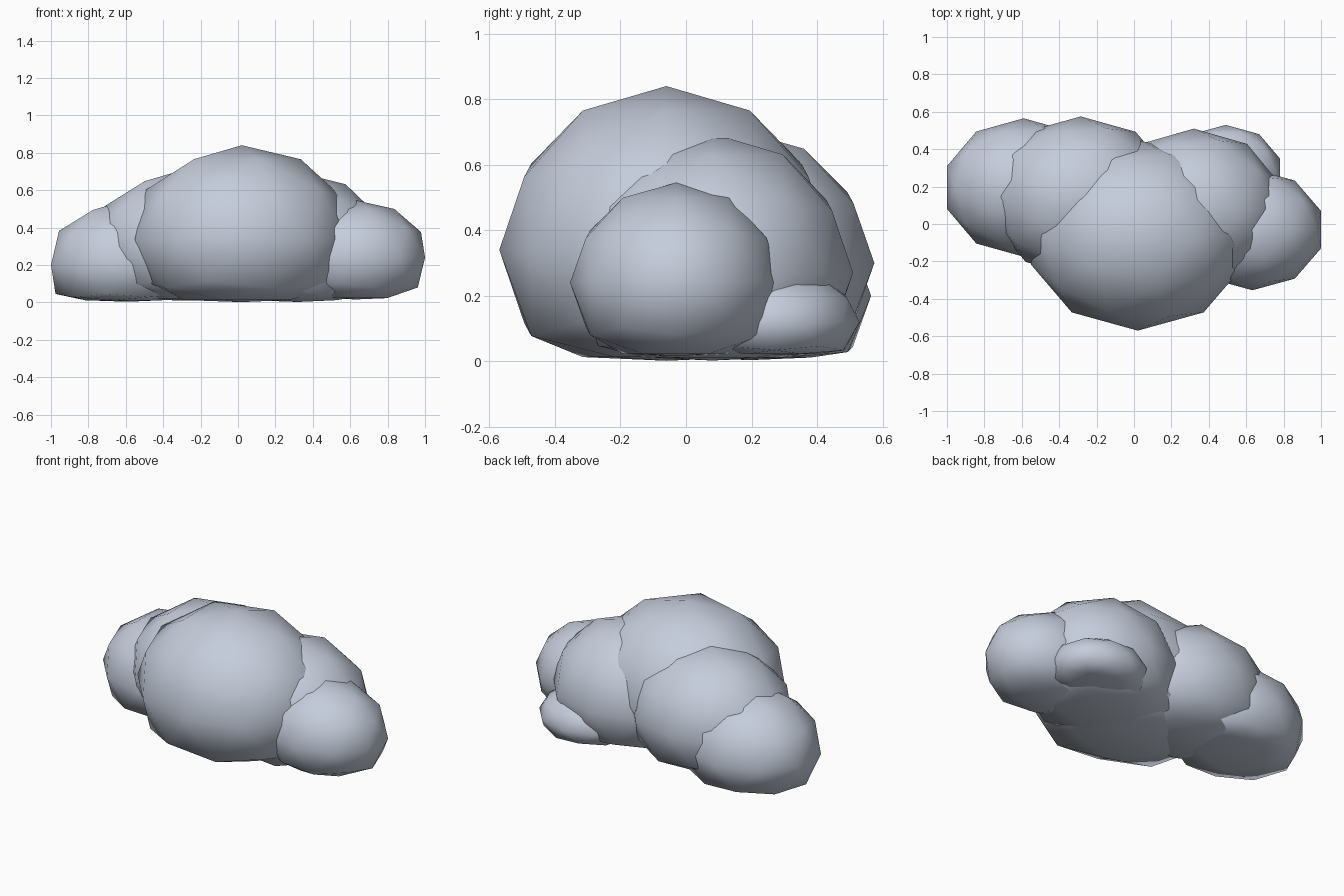
import bpy

if "Cube" in bpy.data.objects:
    bpy.data.objects.remove(bpy.data.objects["Cube"])

cloud_grey = bpy.data.materials.new("cloud grey")
cloud_grey.diffuse_color = (0.56, 0.61, 0.71, 1)
cloud_grey.use_nodes = True
cloud_grey.node_tree.nodes["Principled BSDF"].inputs["Base Color"].default_value = cloud_grey.diffuse_color

FLOOR, SQUASH = 0.03, 0.15  # height below which puffs are pressed flat


def puff(name, centre, radii):
    """Stretched icosphere with a flattened underside."""
    bpy.ops.mesh.primitive_ico_sphere_add(subdivisions=2, radius=1)
    ob = bpy.context.object
    ob.name = name
    for v in ob.data.vertices:
        v.co = [c + r * p for c, r, p in zip(centre, radii, v.co)]
        if v.co.z < FLOOR:
            v.co.z = FLOOR + (v.co.z - FLOOR) * SQUASH
    ob.data.materials.append(cloud_grey)
    bpy.ops.object.shade_smooth()


# large middle puff
puff("main_puff", (0.02, -0.06, 0.34), (0.60, 0.51, 0.50))
# left side
puff("left_inner_puff", (-0.285, 0.145, 0.30), (0.50, 0.43, 0.41))
puff("left_outer_puff", (-0.59, 0.195, 0.20), (0.431, 0.37, 0.347))
# right side
puff("right_inner_puff", (0.32, 0.08, 0.27), (0.485, 0.43, 0.425))
puff("right_outer_puff", (0.633, -0.03, 0.24), (0.386, 0.324, 0.305))
# small puff at the back
puff("back_puff", (0.49, 0.27, 0.12), (0.305, 0.26, 0.165))
